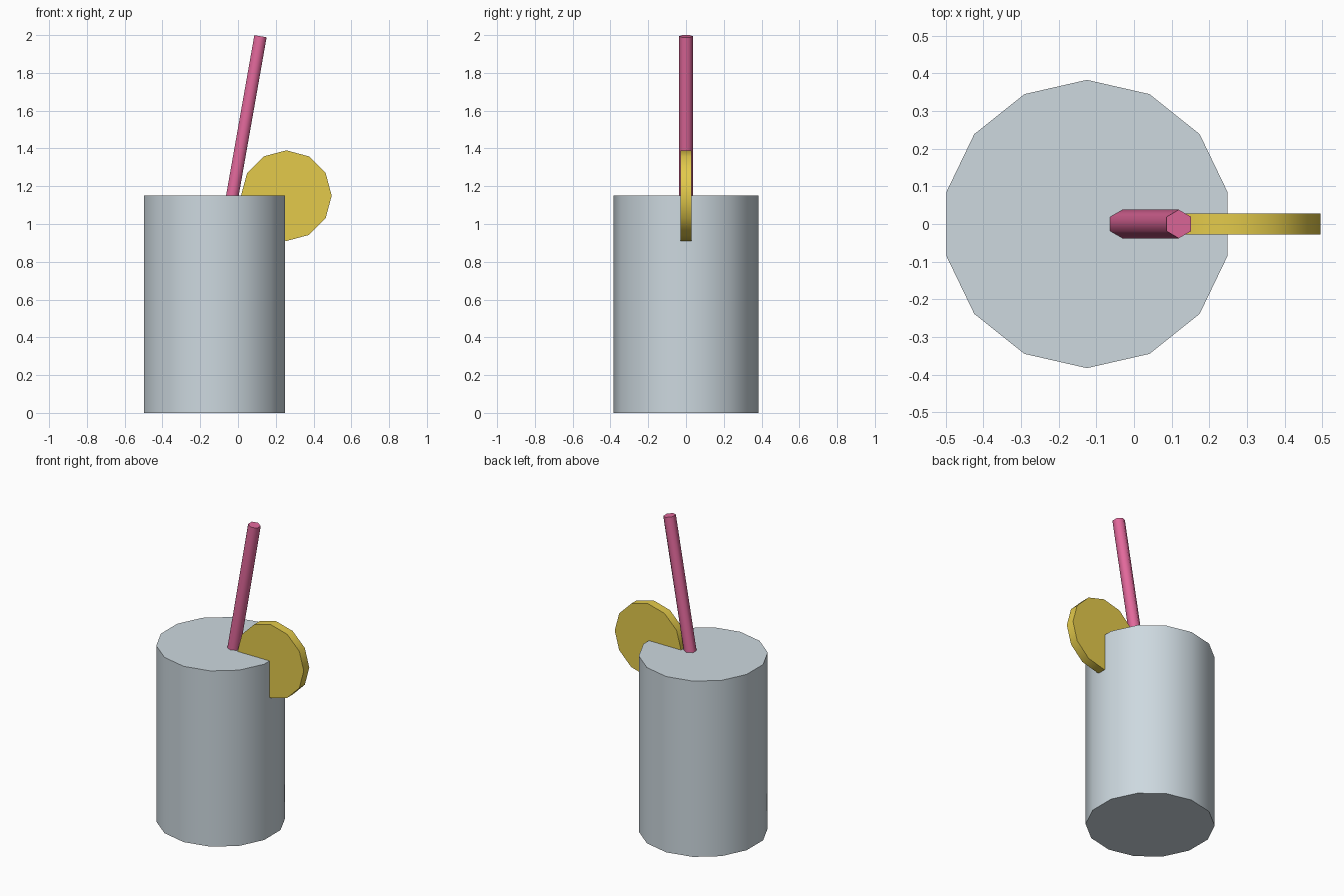
import bpy
from math import radians
from mathutils import Vector, Matrix

cube = bpy.data.objects.get("Cube")
if cube:
    bpy.data.objects.remove(cube, do_unlink=True)


def material(name, rgb):
    mat = bpy.data.materials.new(name)
    mat.use_nodes = True
    mat.diffuse_color = (*rgb, 1)
    mat.node_tree.nodes["Principled BSDF"].inputs["Base Color"].default_value = (*rgb, 1)
    return mat


def prism(name, sides, radius, depth, centre, rotation, mat):
    """Low-poly cylinder with smooth sides and crisp cap edges."""
    bpy.ops.mesh.primitive_cylinder_add(vertices=sides, radius=radius, depth=depth,
                                        location=centre, rotation=rotation)
    obj = bpy.context.object
    obj.name = name
    obj.data.materials.append(mat)
    bpy.ops.object.shade_smooth_by_angle(angle=radians(65))
    return obj


glass_mat = material("pale blue grey", (0.61, 0.69, 0.74))
straw_mat = material("pink", (0.76, 0.14, 0.33))
lemon_mat = material("lemon yellow", (0.77, 0.59, 0.07))

# Tumbler
height = 1.15
prism("glass", 14, 0.383, height, (-0.125, 0, height / 2), (0, 0, 0), glass_mat)

# Citrus slice standing on the rim
prism("lemon_slice", 12, 0.24, 0.057, (0.256, 0, height), (radians(90), 0, 0), lemon_mat)

# Leaning straw, placed from its top end downwards
tilt = radians(10)
length = 1.5
axis = Matrix.Rotation(tilt, 3, 'Y') @ Vector((0, 0, 1))
straw_top = Vector((0.119, 0, 1.994))
prism("straw", 6, 0.038, length, straw_top - axis * length / 2, (0, tilt, 0), straw_mat)
